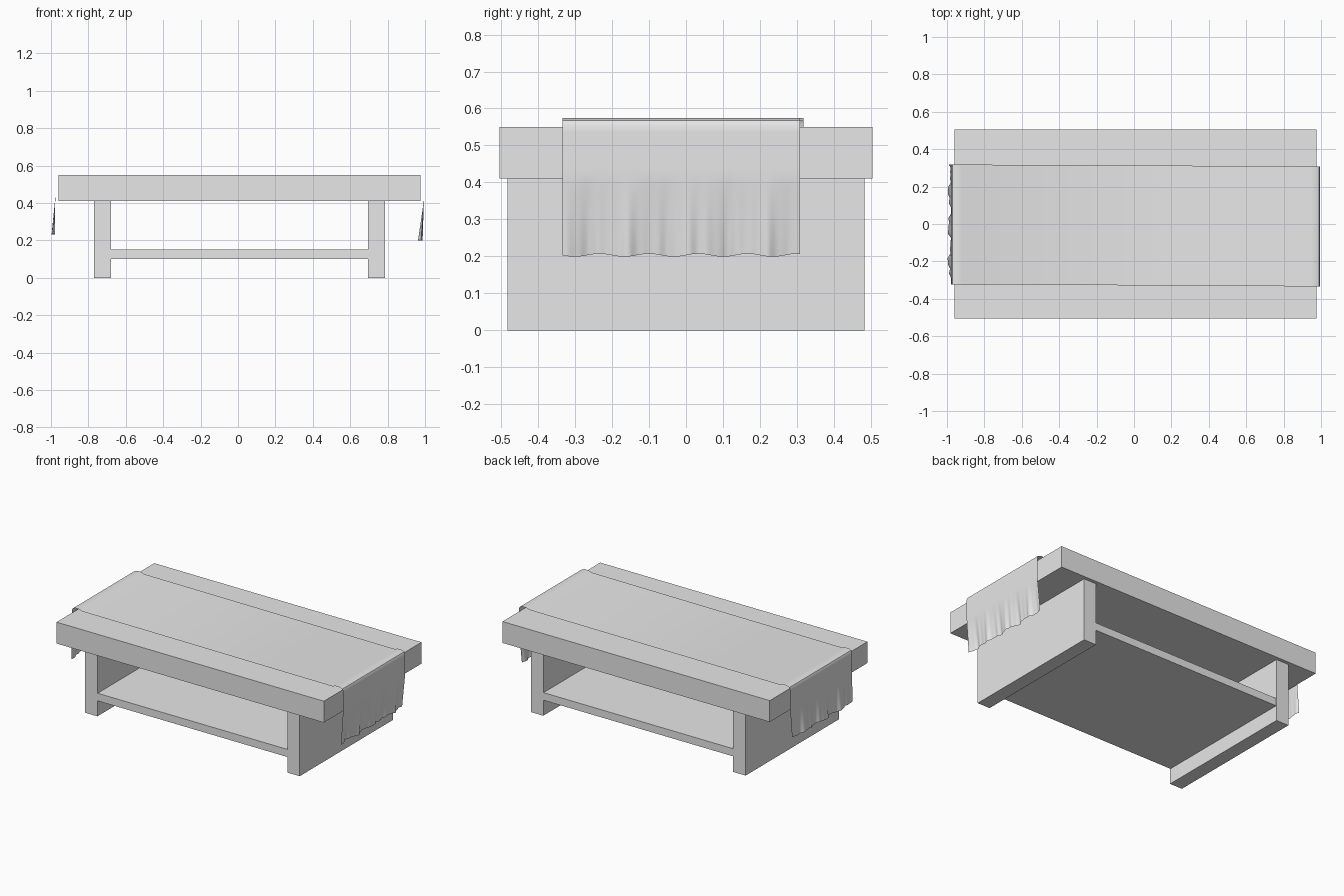
import bpy
import bmesh
import math

if "Cube" in bpy.data.objects:
    bpy.data.objects.remove(bpy.data.objects["Cube"], do_unlink=True)

GREY = (0.8, 0.8, 0.8, 1.0)
mat = bpy.data.materials.new("light grey")
mat.use_nodes = True
mat.diffuse_color = GREY
mat.node_tree.nodes["Principled BSDF"].inputs["Base Color"].default_value = GREY


def add_object(name, bm):
    mesh = bpy.data.meshes.new(name)
    bm.to_mesh(mesh)
    bm.free()
    mesh.materials.append(mat)
    obj = bpy.data.objects.new(name, mesh)
    bpy.context.collection.objects.link(obj)
    return obj


def box(name, low, high):
    bm = bmesh.new()
    bmesh.ops.create_cube(bm, size=1)
    for v in bm.verts:
        v.co = [(a + b) / 2 + c * (b - a) for a, b, c in zip(low, high, v.co)]
    return add_object(name, bm)


# Table: slab top, two full-depth panel legs, low shelf
box("table_top", (-0.96, -0.505, 0.41), (0.975, 0.505, 0.55))
box("right_leg", (-0.77, -0.483, 0), (-0.68, 0.483, 0.41))
box("left_leg", (0.695, -0.483, 0), (0.785, 0.483, 0.41))
box("shelf", (-0.68, -0.48, 0.10), (0.695, 0.48, 0.15))


# Runner: one thin sheet over the top, rippling towards both hanging hems
def hang(side, edge, hem_x, hem_z, steps=18):
    """Profile from the top to the hem as (x, z, looseness)."""
    pts = [(edge - 0.075, 0.566, 0), (edge - 0.055, 0.574, 0),
           (edge - 0.025, 0.574, 0), (edge - 0.006, 0.567, 0)]
    for i in range(steps + 1):
        t = i / steps
        loose = max(0, (t - 0.4) / 0.6)
        pts.append((edge + (hem_x - edge) * loose, 0.555 + (hem_z - 0.555) * t, loose))
    return [(side * x, z, loose) for x, z, loose in pts]


profile = hang(-1, 0.977, 0.987, 0.235)[::-1] + hang(1, 0.994, 0.975, 0.203)
COLS = 90
bm = bmesh.new()
rows = []
for x, z, loose in profile:
    front = -0.328 - 0.006 * x
    back = 0.313 - 0.005 * x
    row = []
    for j in range(COLS + 1):
        y = front + (back - front) * j / COLS
        wave = math.sin(34 * y + x) + 0.5 * math.sin(83 * y + 2) + 0.3 * math.sin(150 * y)
        hem = 0.004 * loose * math.sin(47 * y)
        row.append(bm.verts.new((x + 0.007 * loose * wave, y, z + hem)))
    rows.append(row)
for a, b in zip(rows, rows[1:]):
    for j in range(COLS):
        bm.faces.new((a[j], b[j], b[j + 1], a[j + 1]))
runner = add_object("table_runner", bm)

bpy.ops.object.select_all(action="DESELECT")
runner.select_set(True)
bpy.context.view_layer.objects.active = runner
bpy.ops.object.shade_smooth_by_angle(angle=math.radians(40))
